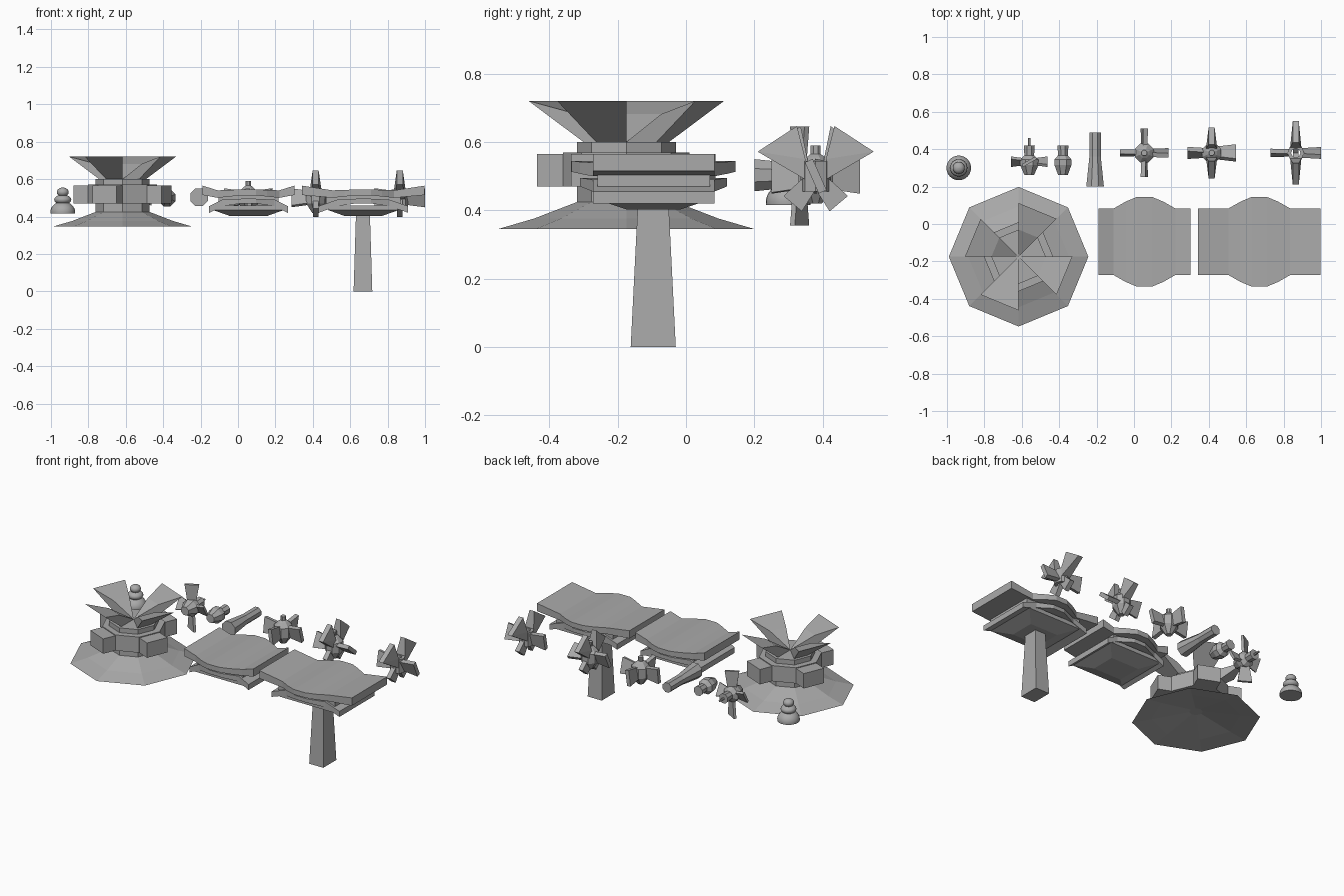
import bpy, bmesh
from math import sin, cos, pi, radians
from mathutils import Vector, Matrix

if "Cube" in bpy.data.objects:
    bpy.data.objects.remove(bpy.data.objects["Cube"])

grey = bpy.data.materials.new("plain grey")
grey.use_nodes = True
grey.diffuse_color = (0.4, 0.4, 0.4, 1)
grey.node_tree.nodes["Principled BSDF"].inputs["Base Color"].default_value = (0.4, 0.4, 0.4, 1)


def finish(name, bm, matrix=Matrix()):
    bmesh.ops.recalc_face_normals(bm, faces=bm.faces)
    bm.transform(matrix)
    mesh = bpy.data.meshes.new(name)
    bm.to_mesh(mesh)
    bm.free()
    mesh.materials.append(grey)
    obj = bpy.data.objects.new(name, mesh)
    bpy.context.collection.objects.link(obj)
    return obj


def hull(name, points, matrix=Matrix()):
    bm = bmesh.new()
    for p in points:
        bm.verts.new(p)
    bmesh.ops.convex_hull(bm, input=bm.verts[:])
    bmesh.ops.dissolve_limit(bm, angle_limit=0.02, verts=bm.verts[:], edges=bm.edges[:])
    return finish(name, bm, matrix)


def loft(name, rings, caps=True, matrix=Matrix()):
    bm = bmesh.new()
    rows = [[bm.verts.new(p) for p in ring] for ring in rings]
    n = len(rows[0])
    for a, b in zip(rows, rows[1:]):
        for i in range(n):
            j = (i + 1) % n
            bm.faces.new((a[i], a[j], b[j], b[i]))
    if caps:
        bm.faces.new(rows[0])
        bm.faces.new(rows[-1])
    return finish(name, bm, matrix)


def lathe(name, profile, sides, matrix, caps=True, phase=0.0):
    rings = [[(r * cos(phase + 2 * pi * i / sides), r * sin(phase + 2 * pi * i / sides), z)
              for i in range(sides)] for r, z in profile]
    return loft(name, rings, caps, matrix)


def polar(r, degrees, z):
    return Vector((r * cos(radians(degrees)), r * sin(radians(degrees)), z))


def blade(name, place, inner, outer, w_in, w_out, thick):
    # flat blade along local x, broad in local z
    hull(name, [(x, s * thick / 2, t * w / 2) for x, w in ((inner, w_in), (outer, w_out))
                for s in (-1, 1) for t in (-1, 1)], place)


# Flower tower: skirt, stacked drums, four chambers and four petals
tower = Matrix.Translation((-0.617, -0.175, 0))
lathe("tower_skirt", [(0.04, 0.40), (0.26, 0.362), (0.373, 0.346), (0.27, 0.376),
                      (0.13, 0.43), (0.04, 0.43)], 8, tower)
lathe("tower_base", [(0.145, 0.42), (0.145, 0.475)], 8, tower)
lathe("tower_drum", [(0.185, 0.47), (0.185, 0.57)], 8, tower)
lathe("tower_cap", [(0.145, 0.57), (0.145, 0.6)], 8, tower)
for k in range(4):
    a = 90 * k
    mid = polar(0.085, a - 22.5, 0)
    hull(f"tower_chamber_{k + 1}", [polar(0.183, d, z) + e for d in (a, a - 45)
                                    for z in (0.47, 0.565) for e in (Vector(), mid)], tower)
    hull(f"flower_petal_{k + 1}", [polar(0, 0, 0.6)] + [polar(r, d, z) for d in (a, a - 45)
         for r, z in ((0.125, 0.6), (0.145, 0.682), (0.287, 0.721))], tower)


# Two layered platforms: upper deck, core, lower deck and keel
def deck(name, cx, stations):
    rings = []
    for x, y, low, high in [(-s[0], *s[1:]) for s in stations[::-1]] + stations:
        rings.append([(x, -y, low), (x, y, low), (x, y, high), (x, -y, high)])
    loft(name, rings, True, Matrix.Translation((cx, -0.095, 0)))


for label, cx, top_half, low_half, core in (("middle", 0.056, 0.245, 0.21, 0.16),
                                            ("end", 0.67, 0.328, 0.24, 0.2)):
    deck(f"{label}_upper_deck", cx,
         [(0.04, 0.24, 0.513, 0.545), (0.10, 0.215, 0.507, 0.542), (0.165, 0.178, 0.50, 0.54),
          (top_half, 0.178, 0.515, 0.565)])
    deck(f"{label}_lower_deck", cx,
         [(0.04, 0.215, 0.47, 0.495), (0.14, 0.178, 0.455, 0.49), (low_half, 0.178, 0.42, 0.455)])
    spot = Matrix.Translation((cx, -0.095, 0))
    hull(f"{label}_core", [(s * core, t * 0.165, z) for z in (0.47, 0.515)
                           for s in (-1, 1) for t in (-1, 1)], spot)
    hull(f"{label}_keel", [(x * s, y * t, z) for x, y, z in ((0.1, 0.08, 0.403), (0.19, 0.175, 0.435),
                           (0.14, 0.175, 0.46)) for s in (-1, 1) for t in (-1, 1)], spot)

# Supporting pillar
hull("support_pillar", [(0.668 + s * x, -0.096 + t * y, z) for x, y, z in
                        ((0.05, 0.066, 0), (0.037, 0.045, 0.42)) for s in (-1, 1) for t in (-1, 1)])

# Rounded stacked ornament: a dome and two balls
for name, r, z, h, start in (("ornament_dome", 0.066, 0.425, 0.055, -0.05),
                             ("ornament_middle", 0.046, 0.49, 0.027, -0.49),
                             ("ornament_top", 0.032, 0.53, 0.025, -0.49)):
    angles = [pi * (start + (0.49 - start) * i / 10) for i in range(11)]
    ball = lathe(name, [(r * cos(t), z + h * sin(t)) for t in angles], 24,
                 Matrix.Translation((-0.937, 0.3, 0)))
    for p in ball.data.polygons:
        p.use_smooth = len(p.vertices) == 4

# Nozzles pointing backwards, the first with a rod and four blades
turn = Matrix.Rotation(-pi / 2, 4, "X")
for name, x, r in (("bladed_nozzle", -0.56, 0.053), ("plain_nozzle", -0.38, 0.049)):
    lathe(name, [(0.028, 0.262), (r, 0.315), (r, 0.345), (0.028, 0.367), (0.032, 0.42)], 8,
          Matrix.Translation((x, 0, 0.5)) @ turn, phase=pi / 8)
lathe("nozzle_rod", [(0.007, 0.41), (0.007, 0.46)], 6, Matrix.Translation((-0.56, 0, 0.5)) @ turn)
for k in range(4):
    place = (Matrix.Translation((-0.56, 0.333, 0.5)) @ Matrix.Rotation(k * pi / 2, 4, "Y")
             @ Matrix.Rotation(radians(30), 4, "X"))
    blade(f"nozzle_blade_{k + 1}", place, 0.03, 0.145 if k % 2 else 0.098, 0.05, 0.085, 0.016)

# Tapered horizontal beam
lathe("tapered_beam", [(0.051, 0.2), (0.033, 0.36), (0.033, 0.49)], 8,
      Matrix.Translation((-0.208, 0, 0.503)) @ turn, phase=pi / 8)

# Rotors: the first has level blades, the other two add raised pairs
for name, x, tilt, reach, lift in (("level_rotor", 0.055, 8, 0.13, 0),
                                   ("raised_rotor", 0.415, 25, 0.13, 0.8),
                                   ("open_rotor", 0.865, 12, 0.135, 1)):
    spot = Matrix.Translation((x, 0.38, 0.5))
    if name == "open_rotor":
        lathe(name + "_ring", [(0.025, -0.045), (0.045, -0.045), (0.045, 0.045), (0.025, 0.045),
                               (0.025, -0.045)], 8, spot, caps=False)
    else:
        lathe(name + "_hub", [(0.02, -0.08), (0.055, -0.03), (0.055, 0.03), (0.03, 0.055),
                              (0.016, 0.065), (0.016, 0.09)], 8, spot, phase=pi / 8)
    for k in range(4):
        place = spot @ Matrix.Rotation(k * pi / 2, 4, "Z")
        if k % 2 and lift:
            # skewed blade, broad at its slanted tip
            hull(f"{name}_raised_blade_{k}", [(px * lift, s * w, pz) for px, pz, w in
                 ((0.03, -0.01, 0.03), (0.03, 0.05, 0.03), (0.17, 0.072, 0.016), (0.055, 0.147, 0.016))
                 for s in (-1, 1)], place)
            low = place @ Matrix.Rotation(radians(50), 4, "Y")
            blade(f"{name}_lower_blade_{k}", low, 0.03, 0.105, 0.05, 0.07, 0.03)
        else:
            place = place @ Matrix.Rotation(radians(tilt * (2 if k == 0 else 1)), 4, "X")
            blade(f"{name}_level_blade_{k}", place, 0.03, reach, 0.07, 0.1, 0.025)
